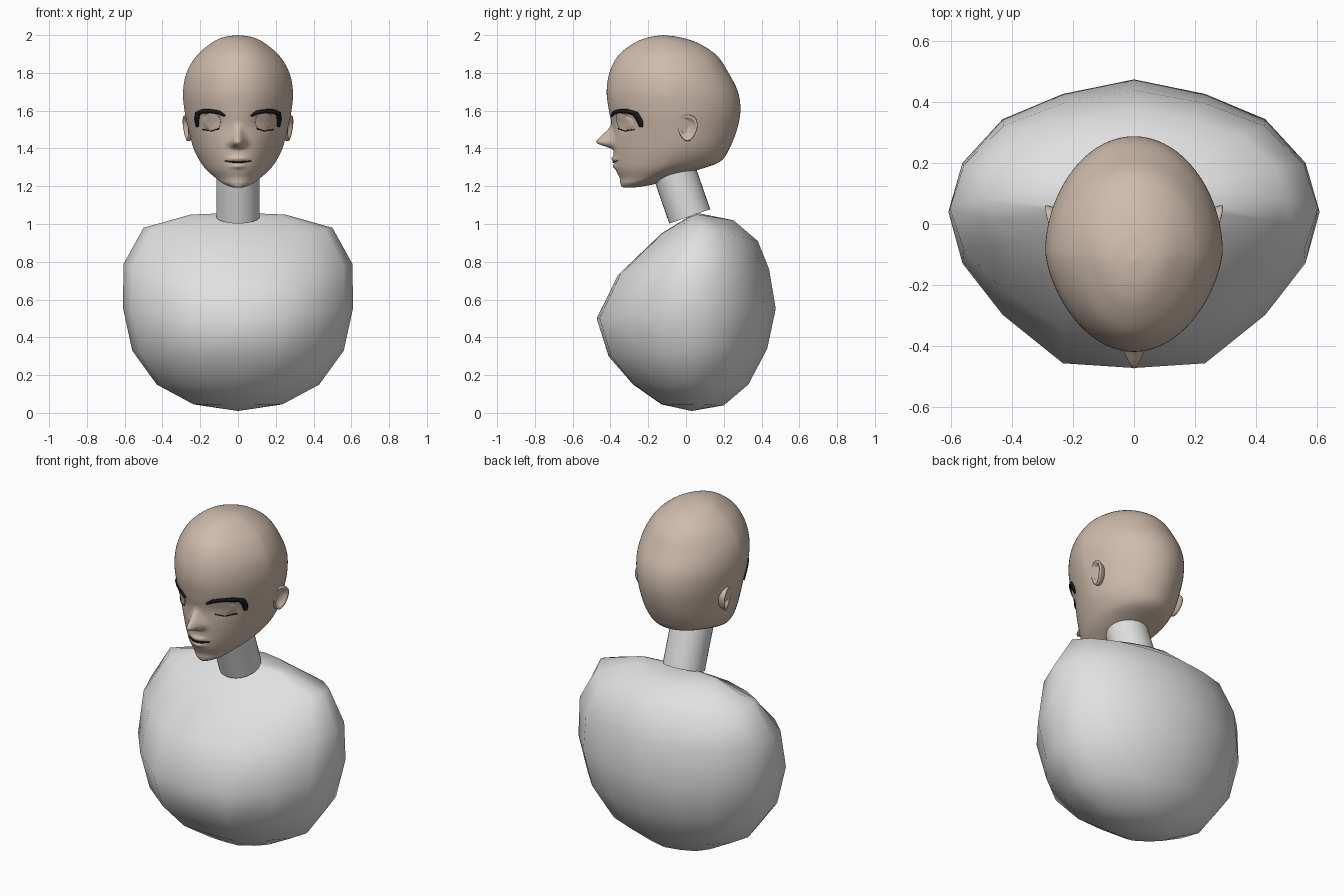
import bpy, bmesh, math
from mathutils import Vector, Matrix

cube = bpy.data.objects.get("Cube")
if cube:
    bpy.data.objects.remove(cube)


def material(name, rgb):
    m = bpy.data.materials.new(name)
    m.use_nodes = True
    m.diffuse_color = (*rgb, 1)
    m.node_tree.nodes["Principled BSDF"].inputs["Base Color"].default_value = (*rgb, 1)
    return m


SKIN = material("skin tan", (0.62, 0.50, 0.41))
GREY = material("body grey", (0.75, 0.75, 0.75))
BLACK = material("lash black", (0.01, 0.01, 0.01))


def make(name, bm, mat, angle=180):
    bmesh.ops.recalc_face_normals(bm, faces=bm.faces)
    mesh = bpy.data.meshes.new(name)
    bm.to_mesh(mesh)
    bm.free()
    mesh.materials.append(mat)
    ob = bpy.data.objects.new(name, mesh)
    bpy.context.collection.objects.link(ob)
    bpy.ops.object.select_all(action="DESELECT")
    ob.select_set(True)
    bpy.context.view_layer.objects.active = ob
    bpy.ops.object.shade_smooth_by_angle(angle=math.radians(angle))
    return ob


def loft(rings, start=None, end=None):
    """Skin closed rings of points, with optional pole points at the ends."""
    bm = bmesh.new()
    loops = [[bm.verts.new(p) for p in r] for r in rings]
    n = len(loops[0])
    for a, b in zip(loops, loops[1:]):
        for i in range(n):
            bm.faces.new((a[i], a[(i + 1) % n], b[(i + 1) % n], b[i]))
    for pole, loop in ((start, loops[0]), (end, loops[-1])):
        if pole is not None:
            v = bm.verts.new(pole)
            for i in range(n):
                bm.faces.new((v, loop[i], loop[(i + 1) % n]))
    return bm


def smooth(t):
    t = max(0, min(1, t))
    return t * t * (3 - 2 * t)


# Torso: a coarse sixteen-sided sphere, pulled out at chest and shoulders
FRONT = [1, .97, .66, .33, 0]
BACK = [1, .89, .70, .37, 0]
# front z, side z, back z, half width, front y, side y, back y
TORSO = [(.045, .045, .04, .235, -.13, .03, .20),
         (.15, .15, .15, .43, -.28, .03, .33),
         (.30, .33, .34, .56, -.41, .03, .43),
         (.50, .56, .55, .61, -.473, .04, .475),
         (.73, .79, .76, .605, -.36, .05, .44),
         (.95, .98, .91, .50, -.13, .08, .38),
         (1.03, 1.05, 1.02, .25, .0, .06, .25)]
rings = []
for zf, zs, zb, w, yf, ys, yb in TORSO:
    ring = []
    for i in range(16):
        k = min(i, 16 - i)
        a = i * math.pi / 8
        f, z, y = (FRONT[k], zf, yf) if k <= 4 else (BACK[8 - k], zb, yb)
        ring.append((w * math.sin(a), ys + (y - ys) * f, zs + (z - zs) * f))
    rings.append(ring)
make("torso", loft(rings, (0, .03, .01), (0, .05, 1.06)), GREY)

# Neck: a leaning cylinder
low, high = Vector((0, .02, 1.04)), Vector((0, -.06, 1.27))
bm = bmesh.new()
bmesh.ops.create_cone(bm, cap_ends=True, segments=32, radius1=.115, radius2=.115,
                      depth=(high - low).length)
turn = (high - low).to_track_quat("Z", "Y").to_matrix().to_4x4()
bmesh.ops.transform(bm, matrix=Matrix.Translation((low + high) / 2) @ turn, verts=bm.verts)
make("neck", bm, GREY, 40)

# Head sections: z, half width, front y, back y, widest y
HEAD = [(1.193, 0, -.315, -.315, -.315), (1.196, .035, -.338, -.25, -.30),
        (1.215, .08, -.347, -.15, -.26), (1.245, .12, -.352, -.07, -.20),
        (1.285, .165, -.37, .06, -.14), (1.33, .20, -.38, .18, -.09),
        (1.40, .235, -.385, .23, -.06), (1.50, .262, -.388, .27, -.07),
        (1.60, .283, -.408, .288, -.08), (1.70, .291, -.42, .275, -.09),
        (1.80, .272, -.405, .225, -.10), (1.89, .22, -.36, .165, -.10),
        (1.955, .145, -.28, .07, -.10), (1.988, .08, -.20, -.03, -.11),
        (2.0, 0, -.12, -.12, -.12)]


def section(u):
    i = min(int(u), len(HEAD) - 2)
    t = u - i
    p = [HEAD[max(0, min(len(HEAD) - 1, i + k))] for k in (-1, 0, 1, 2)]
    return [b + .5 * t * (c - a + t * (2 * a - 5 * b + 4 * c - d + t * (3 * (b - c) + d - a)))
            for a, b, c, d in zip(*p)]


def bump(x, z, cx, cz, sx, sz):
    return math.exp(-((x - cx) / sx) ** 2 - ((z - cz) / sz) ** 2)


def features(x, z):
    """Depth change from nose, eye sockets, lips and chin."""
    x = abs(x)
    rise = smooth((1.55 - z) / .13) ** 1.2 * smooth((z - 1.39) / .045)
    width = .02 + .016 * smooth((1.52 - z) / .09)
    d = -.095 * rise * math.exp(-(x / width) ** 2)
    d += .014 * bump(x, z, .13, 1.54, .06, .045)
    d -= .014 * bump(x, z, 0, 1.345, .045, .013) + .012 * bump(x, z, 0, 1.305, .035, .013)
    return d


def front_y(x, z):
    lo, hi = 0, len(HEAD) - 1
    for _ in range(30):
        mid = (lo + hi) / 2
        lo, hi = (mid, hi) if section(mid)[0] < z else (lo, mid)
    _, w, yf, _, ym = section(lo)
    return ym + (yf - ym) * max(0, 1 - (x / w) ** 2) ** .65 + features(x, z)


rings, STEPS, SEGS = [], 10, 128
for j in range(1, STEPS * (len(HEAD) - 1)):
    z, w, yf, yb, ym = section(j / STEPS)
    ring = []
    for i in range(SEGS):
        a = 2 * math.pi * i / SEGS
        c, x = math.cos(a), w * math.sin(a)
        if c >= 0:
            y = ym + (yf - ym) * c ** 1.3 + features(x, z) * smooth(c * 3)
        else:
            y = ym + (yb - ym) * (-c) ** 1.05
        ring.append((x, y, z))
    rings.append(ring)
make("head", loft(rings, (0, -.315, 1.193), (0, -.12, 2.0)), SKIN)


def ribbon(name, path, mat, side=1, lift=.006):
    """Thin plate along (x, z, half height) points, laid on the face."""
    bm, pairs, pts = bmesh.new(), [], []
    for a, b in zip(path, path[1:]):
        pts += [[p + (q - p) * k / 5 for p, q in zip(a, b)] for k in range(5)]
    pts.append(path[-1])
    for i, (x, z, h) in enumerate(pts):
        p, q = pts[max(0, i - 1)], pts[min(len(pts) - 1, i + 1)]
        n = Vector((p[1] - q[1], q[0] - p[0])).normalized() * h
        pairs.append([bm.verts.new((side * u, front_y(u, v) - lift, v))
                      for u, v in ((x + n.x, z + n.y), (x - n.x, z - n.y))])
    for a, b in zip(pairs, pairs[1:]):
        bm.faces.new((a[0], a[1], b[1], b[0]))
    ob = make(name, bm, mat, 30)
    solid = ob.modifiers.new("thickness", "SOLIDIFY")
    solid.thickness, solid.offset = .008, 0


UPPER = [(.07, 1.572, .004), (.10, 1.59, .008), (.14, 1.597, .009), (.185, 1.597, .011),
         (.214, 1.585, .011), (.218, 1.55, .009), (.214, 1.515, .005)]
LOWER = [(.10, 1.505, .002), (.14, 1.492, .002), (.185, 1.50, .002)]

for side, label in ((1, "left"), (-1, "right")):
    ribbon(label + "_upper_lash", UPPER, BLACK, side)
    ribbon(label + "_lower_lash", LOWER, BLACK, side, .004)

    # Eye: a shallow dome set in the socket
    def disc(r, lift):
        return [(side * (.14 + r * math.cos(a)), front_y(.14 + r * math.cos(a), 1.54 + r * math.sin(a)) - lift,
                 1.54 + r * math.sin(a)) for a in (2 * math.pi * i / 32 for i in range(32))]
    make(label + "_eye", loft([disc(.05, -.004), disc(.048, .006), disc(.025, .011)],
                              None, (side * .14, front_y(.14, 1.54) - .012, 1.54)), SKIN, 50)

    # Ear: an egg-shaped rim around a bowl, flaring out to the back
    def ear_ring(scale, out):
        ring = []
        for i in range(32):
            a = 2 * math.pi * i / 32
            u, v = scale * .052 * math.cos(a), scale * .07 * math.sin(a)
            u *= 1 + .25 * math.sin(a)
            ring.append((side * (.262 + out + .28 * u + .10 * v), .008 + u, 1.508 + v))
        return ring
    ear = [ear_ring(*r) for r in ((.7, -.04), (.9, -.01), (1, .004), (.97, .014),
                                  (.85, .015), (.72, .006), (.5, -.006))]
    make(label + "_ear", loft(ear, None, (side * .255, .008, 1.508)), SKIN)

# Mouth: dark line between the lips
ribbon("mouth_line", [(-.068, 1.334, .001), (-.03, 1.329, .003), (0, 1.326, .003),
                      (.03, 1.329, .003), (.068, 1.334, .001)], BLACK, 1, .003)
